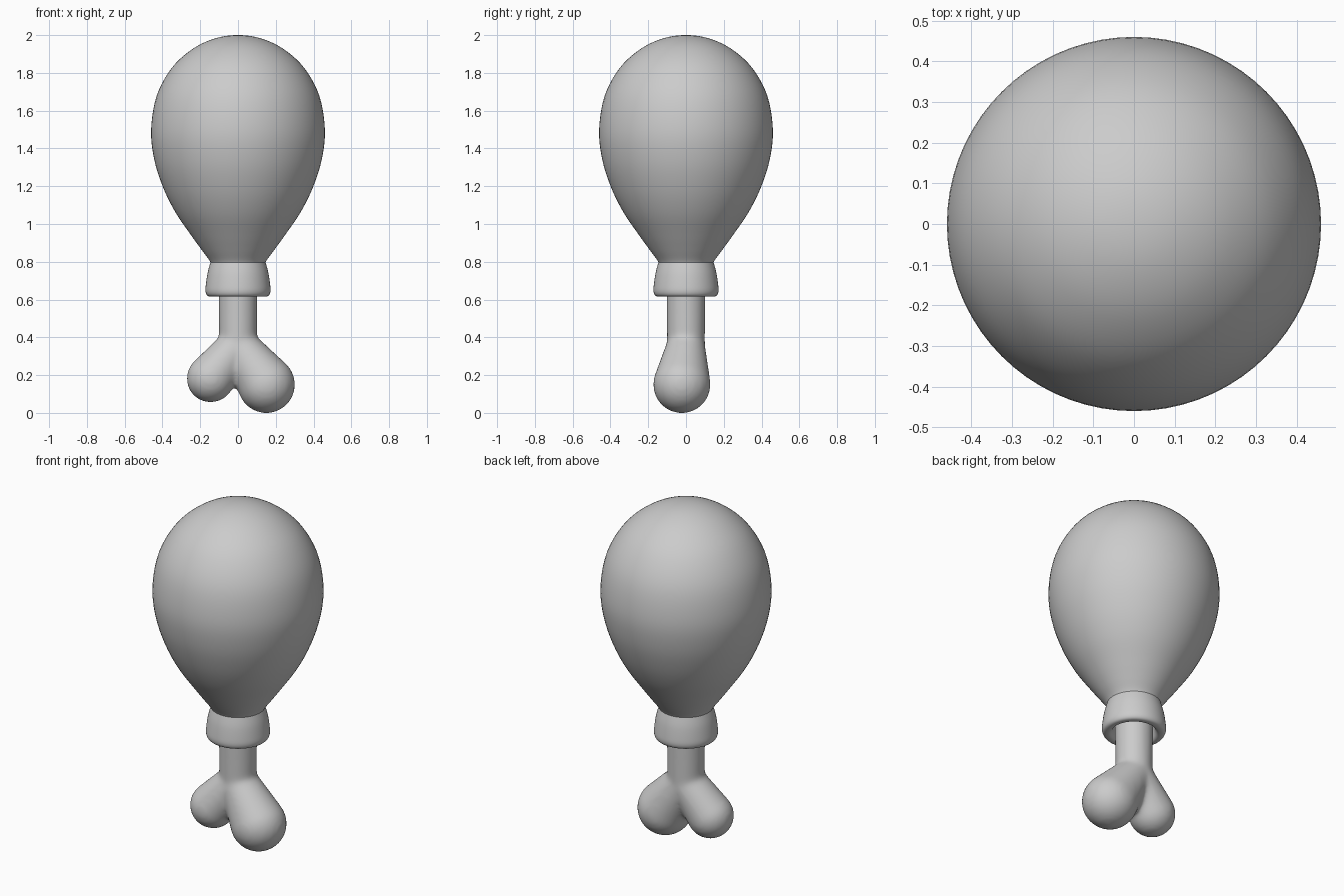
import bpy, bmesh
from math import sin, cos, tau
from mathutils import Vector, Matrix

if "Cube" in bpy.data.objects:
    bpy.data.objects.remove(bpy.data.objects["Cube"])


def spline(pts, steps=5):
    """Catmull-Rom interpolation of a (radius, z) profile."""
    p = [Vector(q) for q in pts]
    first = Vector((-p[1].x, p[1].y)) if p[0].x == 0 else 2 * p[0] - p[1]
    p = [first] + p + [2 * p[-1] - p[-2]]
    out = []
    for a, b, c, d in zip(p, p[1:], p[2:], p[3:]):
        for i in range(steps):
            t = i / steps
            out.append(0.5 * (2 * b + (c - a) * t + (2 * a - 5 * b + 4 * c - d) * t * t
                              + (3 * b - a - 3 * c + d) * t ** 3))
    return out + [p[-2]]


def finish(name, bm):
    mesh = bpy.data.meshes.new(name)
    bmesh.ops.recalc_face_normals(bm, faces=bm.faces)
    for f in bm.faces:
        f.smooth = True
    bm.to_mesh(mesh)
    bm.free()
    obj = bpy.data.objects.new(name, mesh)
    bpy.context.collection.objects.link(obj)
    return obj


def lathe(name, pts, sides=72):
    bm = bmesh.new()
    rings = [[bm.verts.new((r * cos(tau * k / sides), r * sin(tau * k / sides), z))
              for k in range(sides)] for r, z in spline(pts)]
    for a, b in zip(rings, rings[1:]):
        for k in range(sides):
            j = (k + 1) % sides
            bm.faces.new((a[k], a[j], b[j], b[k]))
    bmesh.ops.remove_doubles(bm, verts=bm.verts, dist=1e-5)
    return finish(name, bm)


def capsule(bm, p1, r1, p2, r2):
    """Tapered capsule: hull around two spheres."""
    part = bmesh.new()
    for p, r in ((p1, r1), (p2, r2)):
        bmesh.ops.create_icosphere(part, subdivisions=4, radius=r,
                                   matrix=Matrix.Translation(p))
    res = bmesh.ops.convex_hull(part, input=part.verts)
    inner = {g for g in res["geom_interior"] if isinstance(g, bmesh.types.BMVert)}
    bmesh.ops.delete(part, geom=list(inner), context='VERTS')
    tmp = bpy.data.meshes.new("tmp")
    part.to_mesh(tmp)
    part.free()
    bm.from_mesh(tmp)
    bpy.data.meshes.remove(tmp)


# meat
lathe("meat", [(0, 2), (.12, 1.983), (.24, 1.927), (.35, 1.827), (.43, 1.68), (.46, 1.5),
               (.443, 1.34), (.395, 1.19), (.33, 1.06), (.248, .94), (.19, .86),
               (.147, .80), (.135, .76)])

# rolled cuff at the narrow end
lathe("cuff", [(.135, .83), (.148, .79), (.161, .74), (.170, .68), (.172, .645),
               (.165, .624), (.15, .616), (.128, .619), (.114, .64), (.105, .68), (.09, .70)])

# bone: shaft and two knuckles fused into one surface
bm = bmesh.new()
fork = (0, 0, .36)
capsule(bm, (0, 0, .74), .104, fork, .10)
capsule(bm, fork, .10, (.15, -.022, .15), .152)
capsule(bm, fork, .10, (-.145, -.022, .182), .127)
bone = finish("bone", bm)
remesh = bone.modifiers.new("fuse", 'REMESH')
remesh.mode = 'VOXEL'
remesh.voxel_size = .011
remesh.use_smooth_shade = True
smooth = bone.modifiers.new("soften", 'SMOOTH')
smooth.factor = .5
smooth.iterations = 22
